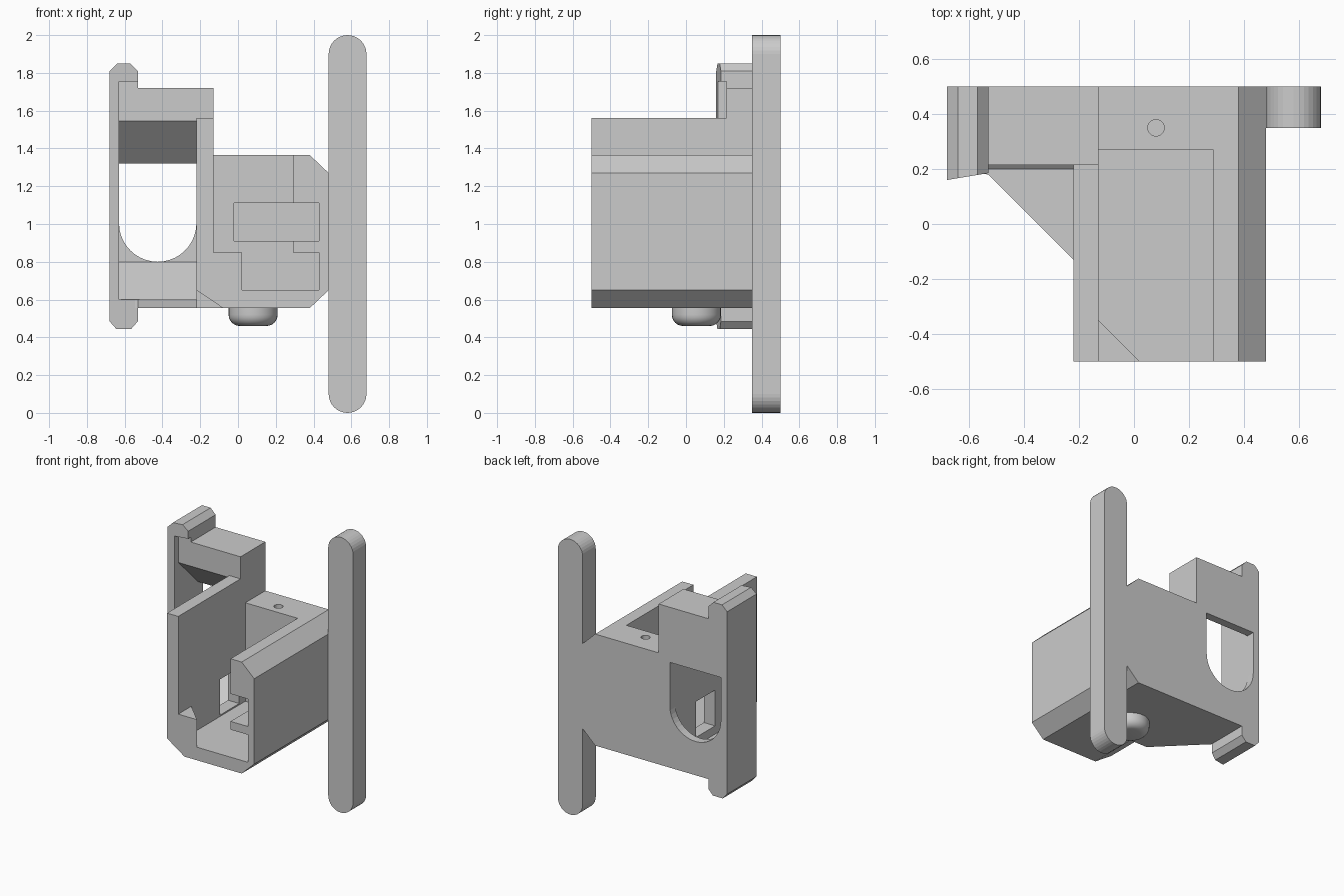
import bpy, bmesh
from math import pi, sin, cos

if "Cube" in bpy.data.objects:
    bpy.data.objects.remove(bpy.data.objects["Cube"])


def prism(name, pts, axis, lo, hi):
    """Extrude a 2D outline along an axis: 'x' -> (y,z), 'y' -> (x,z), 'z' -> (x,y)."""
    place = {'x': lambda a, b, t: (t, a, b),
             'y': lambda a, b, t: (a, t, b),
             'z': lambda a, b, t: (a, b, t)}[axis]
    bm = bmesh.new()
    low = [bm.verts.new(place(a, b, lo)) for a, b in pts]
    high = [bm.verts.new(place(a, b, hi)) for a, b in pts]
    n = len(pts)
    bm.faces.new(low)
    bm.faces.new(high)
    for i in range(n):
        j = (i + 1) % n
        bm.faces.new((low[i], low[j], high[j], high[i]))
    bmesh.ops.recalc_face_normals(bm, faces=bm.faces)
    me = bpy.data.meshes.new(name)
    bm.to_mesh(me)
    bm.free()
    ob = bpy.data.objects.new(name, me)
    bpy.context.collection.objects.link(ob)
    return ob


def box(name, x0, x1, y0, y1, z0, z1):
    return prism(name, [(x0, y0), (x1, y0), (x1, y1), (x0, y1)], 'z', z0, z1)


def arc(cx, cy, r, a0, a1, n):
    return [(cx + r * cos(a0 + (a1 - a0) * i / n),
             cy + r * sin(a0 + (a1 - a0) * i / n)) for i in range(n + 1)]


def combine(target, others, op):
    """Boolean each helper into the target, then remove the helper."""
    for o in others:
        o.hide_render = True
        m = target.modifiers.new("bool", 'BOOLEAN')
        m.operation, m.solver, m.object = op, 'EXACT', o
        bpy.context.view_layer.objects.active = target
        bpy.ops.object.modifier_apply(modifier=m.name)
        bpy.data.objects.remove(o)


# main housing: chamfered block with a taller left wall
body = prism("housing", [(-.22, .65), (-.08, .555), (.38, .555), (.48, .65),
                         (.48, 1.27), (.38, 1.365), (-.13, 1.365),
                         (-.13, 1.56), (-.22, 1.56)], 'y', -.5, .5)

# side column with hooked ends and a slanted front
column = prism("column", [(-.68, .485), (-.645, .445), (-.565, .445), (-.53, .485),
                          (-.53, 1.81), (-.57, 1.85), (-.64, 1.85), (-.68, 1.81)],
               'y', .16, .5)
for v in column.data.vertices:
    if v.co.y < .3:
        v.co.y += (v.co.x + .68) / .15 * .025
combine(column, [box("recess", -.63, -.5, 0, .215, .6, 1.755),
                 box("chamber", -.63, -.5, 0, .6, .6, 1.545)], 'DIFFERENCE')

# triangular floor, rear panel with top bar and ramps, squared lower corner
gusset = prism("gusset", [(-.6, .5), (-.08, .5), (-.08, -.13), (-.22, -.13),
                          (-.53, .18), (-.6, .19)], 'z', .555, .6)
panel = prism("panel", [(.5, .58), (.5, 1.72), (.215, 1.72), (.215, 1.545),
                        (.44, 1.32), (.44, .8), (.2, .6), (.2, .58)],
              'x', -.635, -.13)
corner = box("corner", -.22, -.08, -.13, .5, .555, .66)
combine(body, [corner, gusset, panel, column], 'UNION')

# openings: main cavity, lower pocket, side slot, wall window, arch, screw hole
arch = arc(-.425, 1.005, .205, pi, 2 * pi, 20) + [(-.22, 1.32), (-.63, 1.32)]
combine(body, [
    box("cavity", -.13, .29, -.6, .27, .85, 2),
    prism("pocket", [(.02, -.6), (.43, -.6), (.43, .27), (-.13, .27),
                     (-.13, -.35), (.02, -.5)], 'z', .65, .85),
    box("slot", -.02, .43, -.6, .42, .91, 1.11),
    box("window", -.25, -.12, -.02, .2, .66, .92),
    prism("arch", arch, 'y', .4, .6),
    prism("screw_hole", arc(.08, .35, .03, 0, 2 * pi, 20)[:-1], 'z', 1.0, 1.5),
], 'DIFFERENCE')

# tall upright bar with rounded ends
prism("upright_bar", arc(.58, 1.9, .1, 0, pi, 16) + arc(.58, .1, .1, pi, 2 * pi, 16),
      'y', .35, .5)

# rounded foot button under the housing
bm = bmesh.new()
outline = [(0, .46), (.07, .46)] + arc(.07, .52, .06, -pi / 2, 0, 6)[1:] + [(.13, .57), (0, .57)]
vs = [bm.verts.new((r, 0, z)) for r, z in outline]
es = [bm.edges.new((a, b)) for a, b in zip(vs, vs[1:])]
bmesh.ops.spin(bm, geom=vs + es, cent=(0, 0, 0), axis=(0, 0, 1), angle=2 * pi, steps=32)
bmesh.ops.remove_doubles(bm, verts=bm.verts, dist=1e-5)
bmesh.ops.recalc_face_normals(bm, faces=bm.faces)
me = bpy.data.meshes.new("foot_button")
bm.to_mesh(me)
bm.free()
button = bpy.data.objects.new("foot_button", me)
button.location = (.08, .055, 0)
bpy.context.collection.objects.link(button)
button.select_set(True)
bpy.context.view_layer.objects.active = button
bpy.ops.object.shade_smooth_by_angle(angle=pi / 6)
